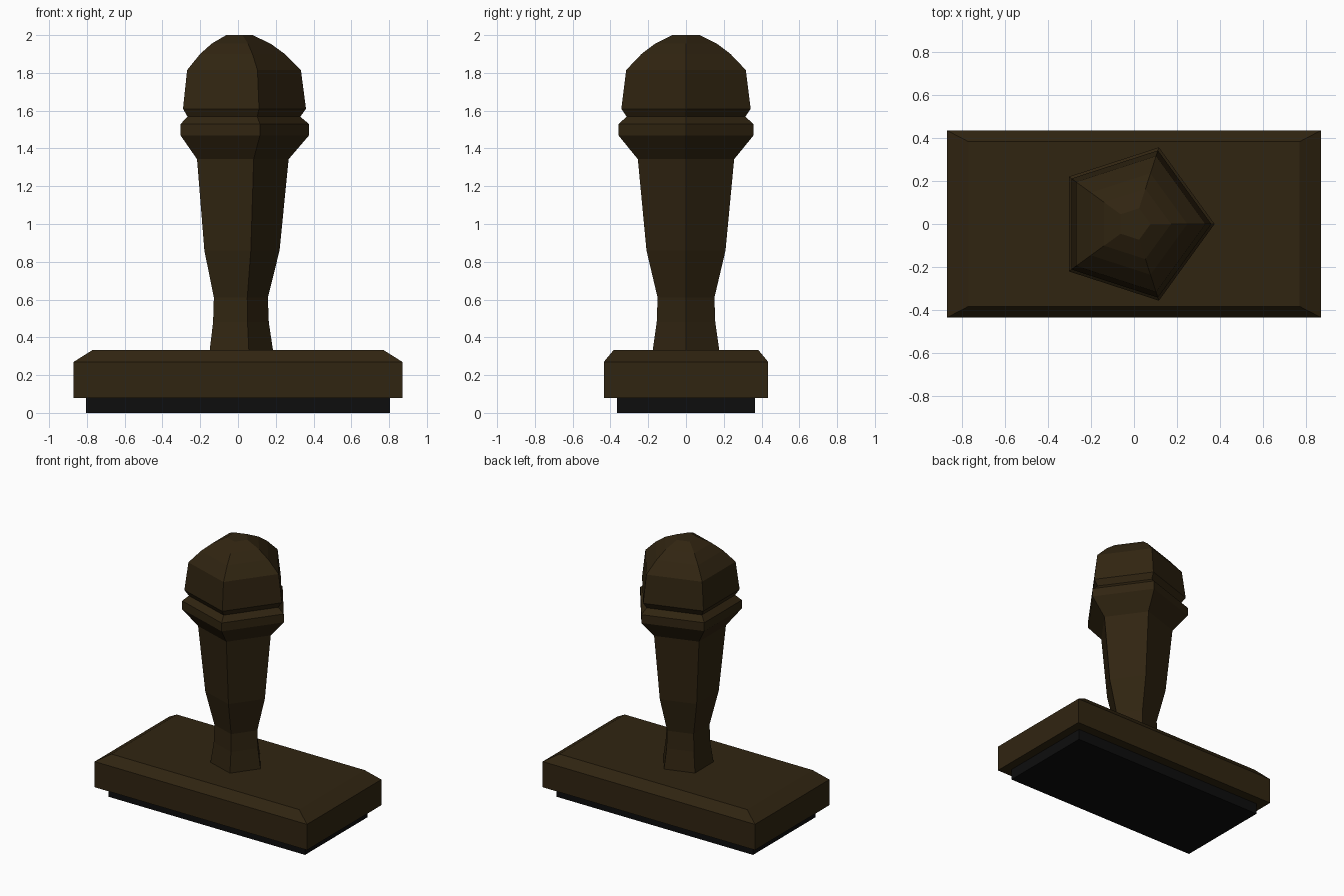
import bpy
import bmesh
from math import cos, sin, tau

cube = bpy.data.objects.get("Cube")
if cube:
    bpy.data.objects.remove(cube, do_unlink=True)


def make_material(name, rgb):
    mat = bpy.data.materials.new(name)
    mat.use_nodes = True
    color = (*rgb, 1)
    mat.diffuse_color = color
    bsdf = mat.node_tree.nodes["Principled BSDF"]
    bsdf.inputs["Base Color"].default_value = color
    bsdf.inputs["Roughness"].default_value = 0.8
    return mat


def loft(name, rings, mat):
    """Skin a stack of equal-sized rings and cap both ends."""
    bm = bmesh.new()
    loops = [[bm.verts.new(p) for p in ring] for ring in rings]
    count = len(loops[0])
    for low, high in zip(loops, loops[1:]):
        for i in range(count):
            j = (i + 1) % count
            bm.faces.new((low[i], low[j], high[j], high[i]))
    bm.faces.new(loops[0][::-1])
    bm.faces.new(loops[-1])
    mesh = bpy.data.meshes.new(name)
    bm.to_mesh(mesh)
    bm.free()
    mesh.materials.append(mat)
    obj = bpy.data.objects.new(name, mesh)
    bpy.context.collection.objects.link(obj)
    return obj


def rectangle(x, y, z):
    return [(-x, -y, z), (x, -y, z), (x, y, z), (-x, y, z)]


def pentagon(r, z):
    return [(r * cos(tau * i / 5), r * sin(tau * i / 5), z) for i in range(5)]


wood = make_material("dark wood", (0.030, 0.018, 0.0055))
rubber = make_material("black rubber", (0.004, 0.004, 0.004))

# Rubber printing pad
loft("rubber_pad", [rectangle(0.805, 0.365, z) for z in (0, 0.08)], rubber)

# Wooden block with chamfered top edge
loft("base_block", [rectangle(0.87, 0.435, 0.08), rectangle(0.87, 0.435, 0.27),
                    rectangle(0.77, 0.383, 0.333)], wood)

# Five-sided turned handle: flared foot, grip, collar and domed knob
profile = [(0.185, 0.333), (0.163, 0.48), (0.158, 0.61), (0.22, 0.86),
           (0.268, 1.343), (0.375, 1.468), (0.375, 1.53), (0.33, 1.568),
           (0.36, 1.61), (0.333, 1.815), (0.248, 1.90), (0.172, 1.955),
           (0.077, 2.0)]
loft("handle", [pentagon(r, z) for r, z in profile], wood)
